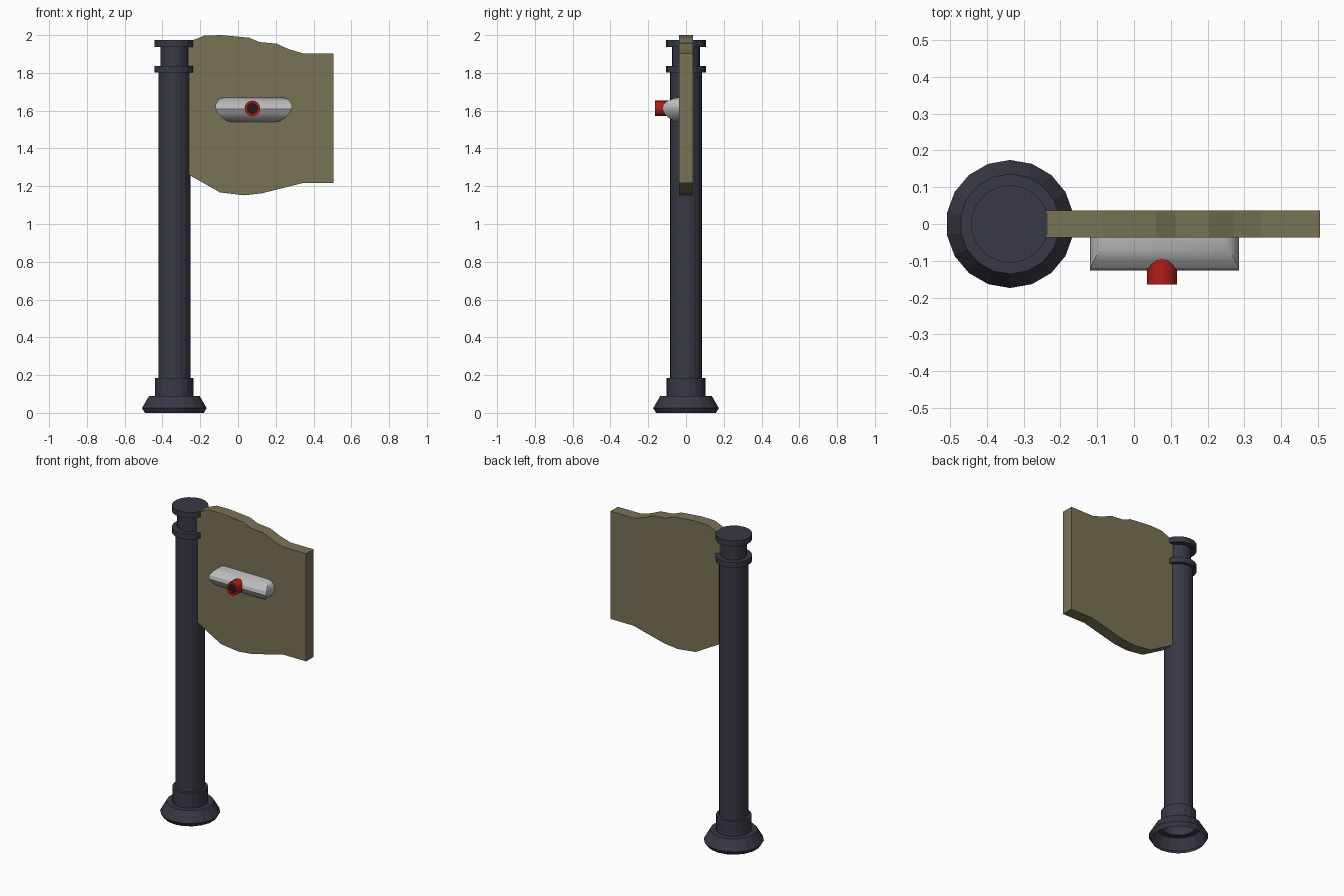
import bpy, bmesh, math

if "Cube" in bpy.data.objects:
    bpy.data.objects.remove(bpy.data.objects["Cube"])

def material(name, rgb):
    m = bpy.data.materials.new(name)
    m.diffuse_color = (*rgb, 1)
    m.use_nodes = True
    m.node_tree.nodes["Principled BSDF"].inputs["Base Color"].default_value = m.diffuse_color
    return m

DARK = material("dark_metal", (0.04, 0.04, 0.06))
OLIVE = material("olive_cloth", (0.19, 0.17, 0.09))
RED = material("red", (0.45, 0.012, 0.01))
BLACK = material("black", (0.012, 0.012, 0.012))
SILVER = material("silver", (0.5, 0.5, 0.5))

def finish(name, bm, mat, smooth=None):
    bmesh.ops.recalc_face_normals(bm, faces=bm.faces)
    me = bpy.data.meshes.new(name)
    bm.to_mesh(me)
    bm.free()
    ob = bpy.data.objects.new(name, me)
    bpy.context.collection.objects.link(ob)
    me.materials.append(mat)
    if smooth:
        bpy.context.view_layer.objects.active = ob
        ob.select_set(True)
        bpy.ops.object.shade_smooth_by_angle(angle=math.radians(smooth))
        ob.select_set(False)
    return ob

def loft(bm, rings, cap_start=False, cap_end=False):
    """Skin a stack of equal-length closed rings."""
    vs = [[bm.verts.new(p) for p in r] for r in rings]
    n = len(vs[0])
    for a, b in zip(vs, vs[1:]):
        for i in range(n):
            j = (i + 1) % n
            bm.faces.new((a[i], a[j], b[j], b[i]))
    if cap_start:
        bm.faces.new(vs[0])
    if cap_end:
        bm.faces.new(vs[-1])

def circle(r, n):
    return [(r * math.sin(2 * math.pi * i / n), r * math.cos(2 * math.pi * i / n)) for i in range(n)]

# Pole: one turned 18-sided profile, open underneath
POLE_X = -0.337
profile = [(0.158, 0), (0.174, 0.025), (0.136, 0.09), (0.103, 0.09), (0.103, 0.185),
           (0.086, 0.185), (0.086, 1.802), (0.106, 1.802), (0.106, 1.837),
           (0.075, 1.837), (0.075, 1.938), (0.106, 1.938), (0.106, 1.974)]
bm = bmesh.new()
loft(bm, [[(POLE_X + x, y, z) for x, y in circle(r, 18)] for r, z in profile], cap_end=True)
finish("pole", bm, DARK)

# Flag panel: wavy outline extruded through its thickness
outline = [(-0.265, 1.962), (-0.177, 1.998), (-0.087, 2.0), (0.06, 1.986), (0.114, 1.963),
           (0.204, 1.955), (0.27, 1.925), (0.345, 1.903), (0.506, 1.903),
           (0.506, 1.217), (0.345, 1.217), (0.125, 1.162), (0.03, 1.152),
           (-0.095, 1.167), (-0.265, 1.263)]
bm = bmesh.new()
loft(bm, [[(x, y, z) for x, z in outline] for y in (-0.037, 0.037)], True, True)
finish("flag_panel", bm, OLIVE)

# Lamp housing: stacked rectangles (height, half width, front depth)
layers = [(1.54, 0.115, -0.04), (1.546, 0.143, -0.064), (1.562, 0.168, -0.092),
          (1.585, 0.190, -0.114), (1.61, 0.202, -0.126), (1.632, 0.202, -0.120),
          (1.65, 0.192, -0.100), (1.664, 0.176, -0.068), (1.67, 0.155, -0.04)]
bm = bmesh.new()
loft(bm, [[(0.083 - w, -0.03, z), (0.083 + w, -0.03, z), (0.083 + w, d, z), (0.083 - w, d, z)]
          for z, w, d in layers], True, True)
finish("lamp_housing", bm, SILVER, 30)

# Red nozzle ring with a dark recessed disc
def ring_y(r, y):
    return [(0.076 + x, y, 1.612 + z) for x, z in circle(r, 16)]

bm = bmesh.new()
loft(bm, [ring_y(0.041, -0.09), ring_y(0.041, -0.165), ring_y(0.027, -0.165), ring_y(0.027, -0.155)], True)
finish("nozzle_ring", bm, RED, 30)
bm = bmesh.new()
loft(bm, [ring_y(0.027, -0.15), ring_y(0.027, -0.157)], True, True)
finish("nozzle_disc", bm, BLACK)
